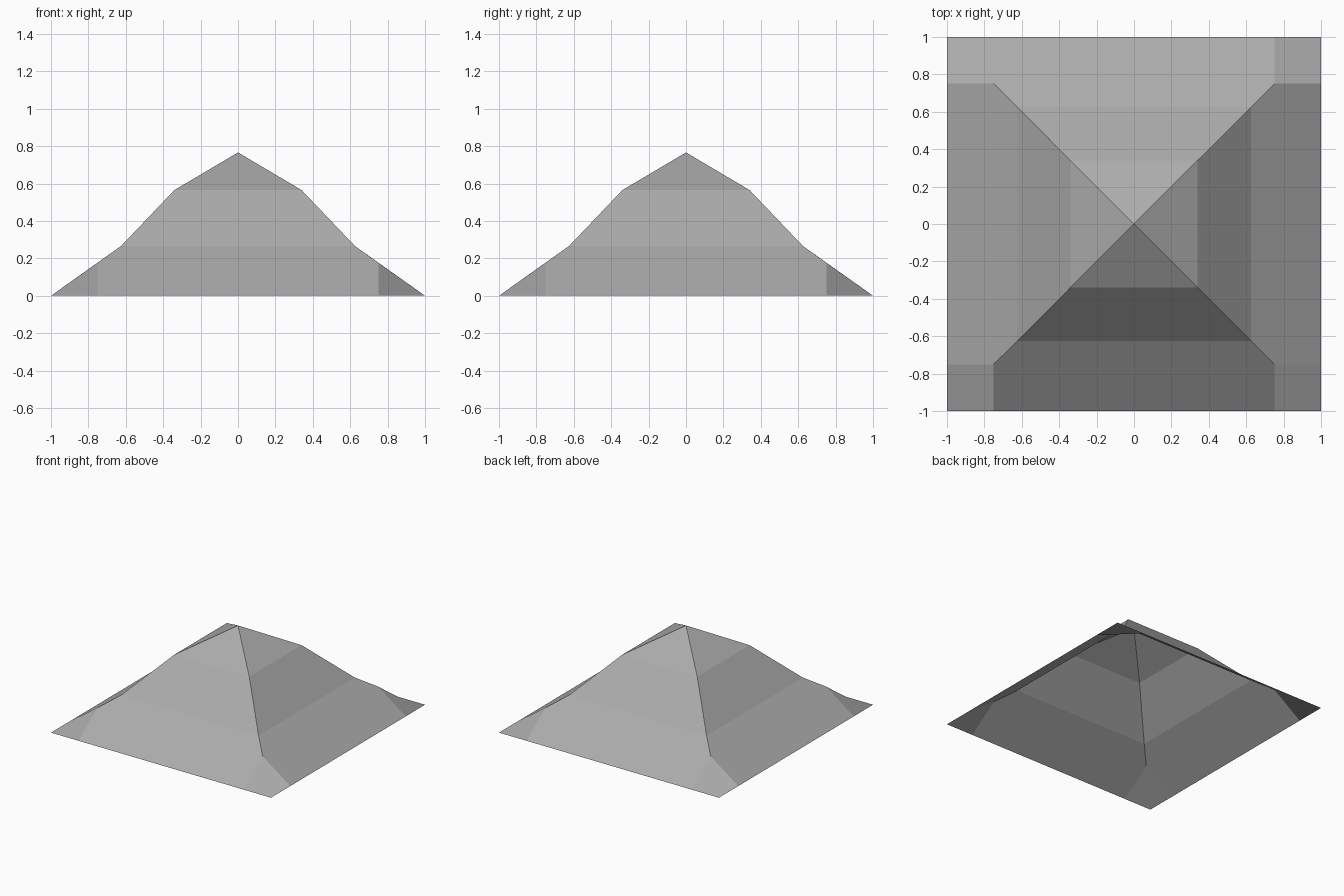
import bpy
import bmesh
from math import pi
from mathutils import Matrix, Vector

cube = bpy.data.objects.get("Cube")
if cube:
    bpy.data.objects.remove(cube, do_unlink=True)

# Plain grey covering
grey = bpy.data.materials.new("plain grey")
grey.use_nodes = True
colour = (0.41, 0.41, 0.41, 1)
grey.diffuse_color = colour
grey.node_tree.nodes["Principled BSDF"].inputs["Base Color"].default_value = colour

# Roof profile: half width and height, from the eaves to the peak
EAVE = 1.0
HIP_END = (0.75, 0.177)
LOWER = (0.625, 0.266)
UPPER = (0.34, 0.565)
PEAK = 0.766


def ring(level, side):
    """Hip point of a level on the front slope."""
    return (side * level[0], -level[0], level[1])


bm = bmesh.new()


def add_face(points, turn):
    bm.faces.new([bm.verts.new(turn @ Vector(p)) for p in points])


# Four identical slopes, each with one corner flap
for quarter in range(4):
    turn = Matrix.Rotation(quarter * pi / 2, 3, 'Z')
    cut = HIP_END[0]
    # Lower band, cut short at the corners
    add_face([(-cut, -EAVE, 0), (cut, -EAVE, 0), ring(HIP_END, 1),
              ring(LOWER, 1), ring(LOWER, -1), ring(HIP_END, -1)], turn)
    # Steep middle band
    add_face([ring(LOWER, -1), ring(LOWER, 1),
              ring(UPPER, 1), ring(UPPER, -1)], turn)
    # Shallow cap
    add_face([ring(UPPER, -1), ring(UPPER, 1), (0, 0, PEAK)], turn)
    # Corner flap
    add_face([(cut, -EAVE, 0), (EAVE, -EAVE, 0),
              (EAVE, -cut, 0), ring(HIP_END, 1)], turn)

bmesh.ops.remove_doubles(bm, verts=bm.verts[:], dist=0.0001)

mesh = bpy.data.meshes.new("pyramid_roof")
bm.to_mesh(mesh)
bm.free()
mesh.materials.append(grey)
roof = bpy.data.objects.new("pyramid_roof", mesh)
bpy.context.collection.objects.link(roof)
